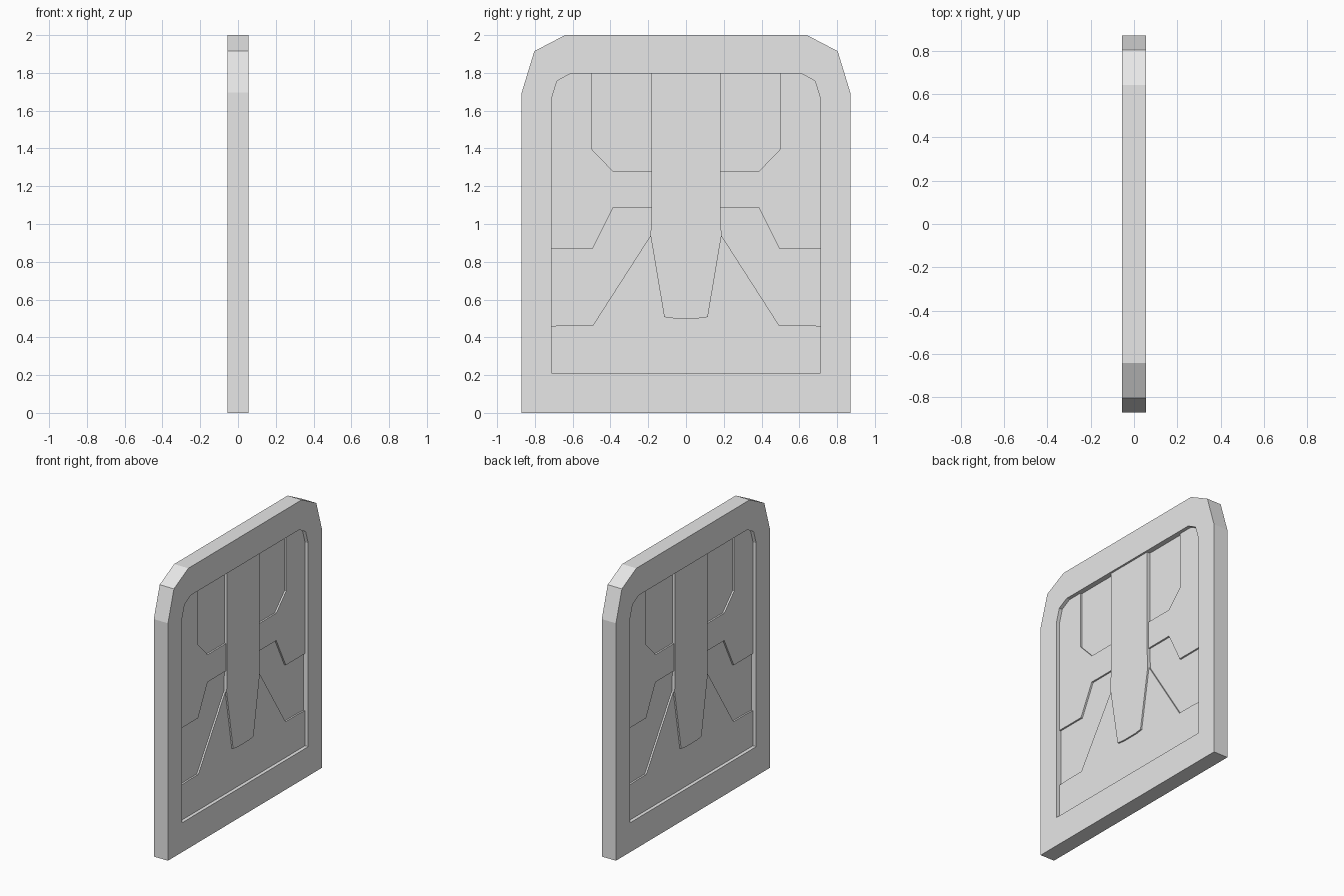
import bpy
import bmesh

cube = bpy.data.objects.get("Cube")
if cube:
    bpy.data.objects.remove(cube, do_unlink=True)

grey = bpy.data.materials.new("light_grey")
grey.use_nodes = True
colour = (0.8, 0.8, 0.8, 1)
grey.diffuse_color = colour
grey.node_tree.nodes["Principled BSDF"].inputs["Base Color"].default_value = colour

# Half thickness of each relief level, the same on both sides
FRAME, COLUMN, RAISED, FLOOR = 0.056, 0.042, 0.031, 0.019


def mirrored(half):
    """Close a right-hand outline with its mirror image."""
    return half + [(-y, z) for y, z in reversed(half)]


def slab(name, polygons, half):
    """Extrude flat (y, z) polygons along x, centred on x = 0."""
    bm = bmesh.new()
    for poly in polygons:
        bm.faces.new([bm.verts.new((-half, y, z)) for y, z in poly])
    bmesh.ops.remove_doubles(bm, verts=bm.verts[:], dist=0.0001)
    bmesh.ops.recalc_face_normals(bm, faces=bm.faces[:])
    ext = bmesh.ops.extrude_face_region(bm, geom=bm.faces[:], use_keep_orig=True)
    moved = [v for v in ext["geom"] if isinstance(v, bmesh.types.BMVert)]
    bmesh.ops.translate(bm, verts=moved, vec=(2 * half, 0, 0))
    bmesh.ops.recalc_face_normals(bm, faces=bm.faces[:])
    mesh = bpy.data.meshes.new(name)
    bm.to_mesh(mesh)
    bm.free()
    mesh.materials.append(grey)
    obj = bpy.data.objects.new(name, mesh)
    bpy.context.collection.objects.link(obj)
    return obj


# Outer frame: a ring between two matching outlines
outer = mirrored([(0.87, 0), (0.87, 1.695), (0.803, 1.915), (0.64, 2)])
inner = mirrored([(0.712, 0.21), (0.712, 1.663), (0.683, 1.757), (0.61, 1.797)])
ring = []
for i in range(len(outer)):
    j = (i + 1) % len(outer)
    ring.append([outer[i], outer[j], inner[j], inner[i]])
slab("frame", ring, FRAME)

# Recessed floor panel
slab("floor_panel", [inner], FLOOR)

# Raised side arms beside the upper pockets
arm = [(0.1, 1.085), (0.387, 1.085), (0.495, 0.868), (0.712, 0.868),
       (0.712, 1.663), (0.683, 1.757), (0.61, 1.797), (0.5, 1.797),
       (0.5, 1.397), (0.387, 1.28), (0.1, 1.28)]
for side, sign in (("left", 1), ("right", -1)):
    slab(side + "_arm", [[(sign * y, z) for y, z in arm]], RAISED)

# Raised base with sloping shoulders
slab("lower_base", [mirrored([(0.712, 0.21), (0.712, 0.46), (0.62, 0.465),
                              (0.492, 0.465), (0.187, 0.94)])], RAISED)

# Central tapered column
slab("centre_column", [mirrored([(0.06, 0.5), (0.115, 0.507), (0.188, 0.94),
                                 (0.182, 1.05), (0.182, 1.797)])], COLUMN)
